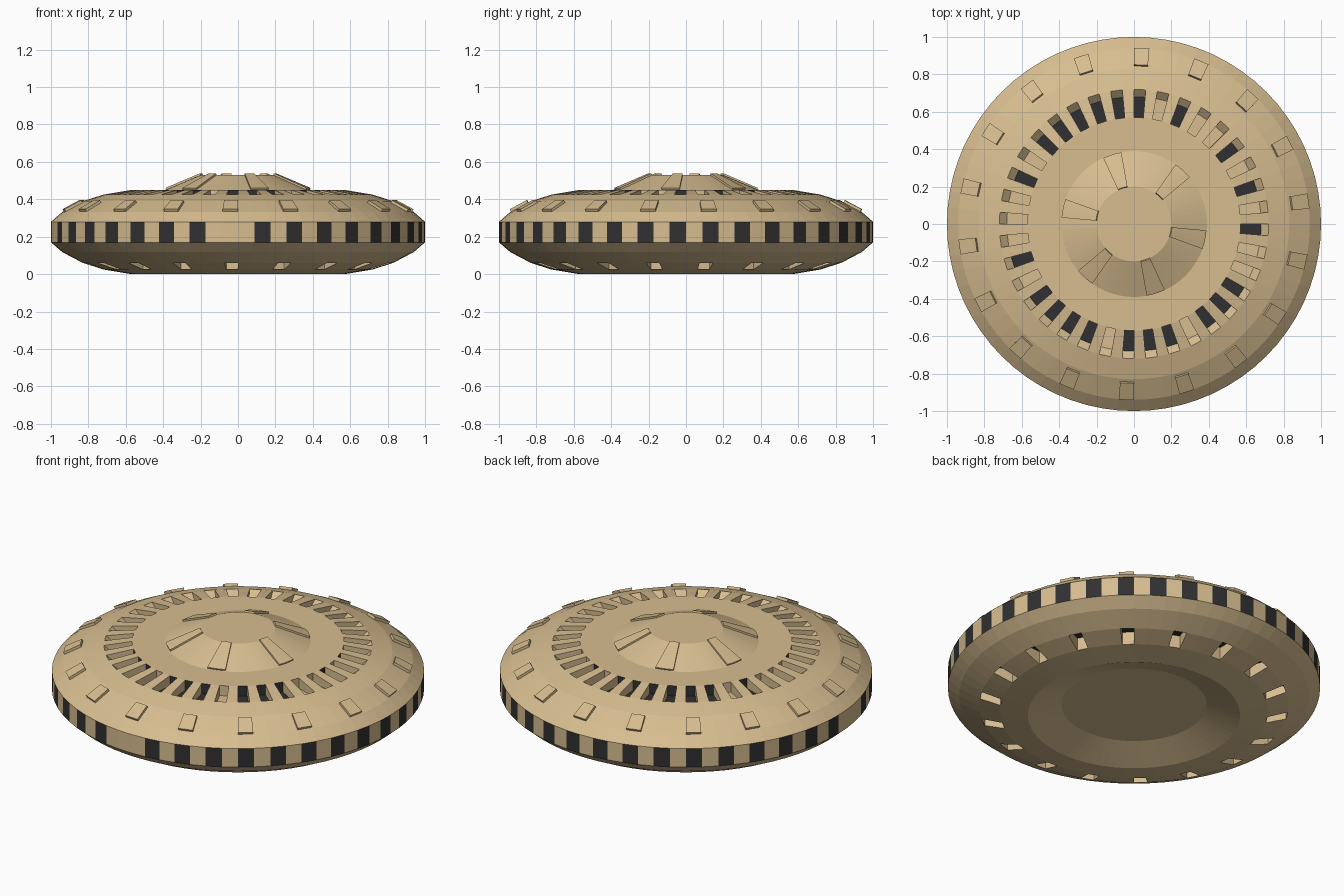
import bpy, bmesh, math
from mathutils import Vector

if "Cube" in bpy.data.objects:
    bpy.data.objects.remove(bpy.data.objects["Cube"])

SECTORS = 72
STEP = 2 * math.pi / SECTORS


def material(name, rgb):
    m = bpy.data.materials.new(name)
    m.diffuse_color = (*rgb, 1)
    m.use_nodes = True
    m.node_tree.nodes["Principled BSDF"].inputs["Base Color"].default_value = m.diffuse_color
    return m


TAN = material("tan_hull", (0.68, 0.51, 0.28))
DARK = material("dark_glass", (0.03, 0.03, 0.032))


def point(rz, j):
    a = j * STEP
    return Vector((rz[0] * math.cos(a), rz[0] * math.sin(a), rz[1]))


def strip(bm, p, q, j, mat=0):
    """One face of a revolved profile segment p-q in sector j."""
    pts = [point(p, j - 1), point(p, j), point(q, j), point(q, j - 1)]
    if q[0] == 0:
        pts.pop()
    if p[0] == 0:
        pts.pop(0)
    bm.faces.new([bm.verts.new(v) for v in pts]).material_index = mat


def pit(bm, path, j, mats):
    """Recess in sector j: path runs rim - floor - rim, sides are closed."""
    for p, q, m in zip(path, path[1:], mats):
        strip(bm, p, q, j, m)
    for side in (j - 1, j):
        bm.faces.new([bm.verts.new(point(p, side)) for p in path])


def finish(bm, name):
    bmesh.ops.remove_doubles(bm, verts=bm.verts, dist=1e-4)
    bmesh.ops.recalc_face_normals(bm, faces=bm.faces)
    me = bpy.data.meshes.new(name)
    bm.to_mesh(me)
    bm.free()
    me.materials.append(TAN)
    me.materials.append(DARK)
    ob = bpy.data.objects.new(name, me)
    bpy.context.collection.objects.link(ob)
    return ob


# Saucer hull: profile from bottom centre to top centre
PROFILE = [(0, .065), (.39, .065), (.57, 0), (.72, .025), (.83, .06), (.94, .118),
           (1, .17), (1, .28), (.94, .332), (.83, .39), (.72, .425), (.57, .45),
           (.39, .45), (.2, .53), (0, .53)]
BOTTOM_PIT, BAND, SLOT = 3, 6, 10
PLAIN_SLOTS = {2, 6, 10, 12, 16, 30, 34, 36, 38, 42, 52, 60, 68, 70}
PLAIN_WINDOWS = {38, 54}

bm = bmesh.new()
for j in range(SECTORS):
    for i, (p, q) in enumerate(zip(PROFILE, PROFILE[1:])):
        if i == SLOT and j % 2 == 0:
            # upper vents, mostly with dark floor and inner wall
            d = 0 if j in PLAIN_SLOTS else 1
            pit(bm, [p, (.68, .39), (.57, .39), q], j, (0, d, d))
        elif i == BOTTOM_PIT and j % 4 == 2:
            # lower vents
            pit(bm, [p, (.72, .1), (.83, .1), q], j, (0, 1, 0))
        else:
            window = i == BAND and j % 2 == 0 and j not in PLAIN_WINDOWS
            strip(bm, p, q, j, int(window))
finish(bm, "saucer_hull")


def raised_plates(name, p, q, groups, height):
    """Solid plates sitting on the profile segment p-q."""
    n = Vector((p[1] - q[1], q[0] - p[0])).normalized()
    if n.y < 0:
        n = -n
    up = lambda a: (a[0] + n.x * height, a[1] + n.y * height)
    bm = bmesh.new()
    for sectors in groups:
        loop = [p, up(p), up(q), q]
        for j in sectors:
            for a, b in zip(loop, loop[1:] + loop[:1]):
                strip(bm, a, b, j)
        for side in (sectors[0] - 1, sectors[-1]):
            bm.faces.new([bm.verts.new(point(a, side)) for a in loop])
    return finish(bm, name)


# Small plates round the upper hull
raised_plates("upper_hull_plates", (.935, .334), (.845, .382),
              [[j] for j in range(2, SECTORS, 4)], .015)
# Wide ribs on the cone
raised_plates("cone_ribs", (.385, .452), (.2, .53),
              [[j, j + 1, j + 2] for j in range(9, SECTORS, 12)], .01)
